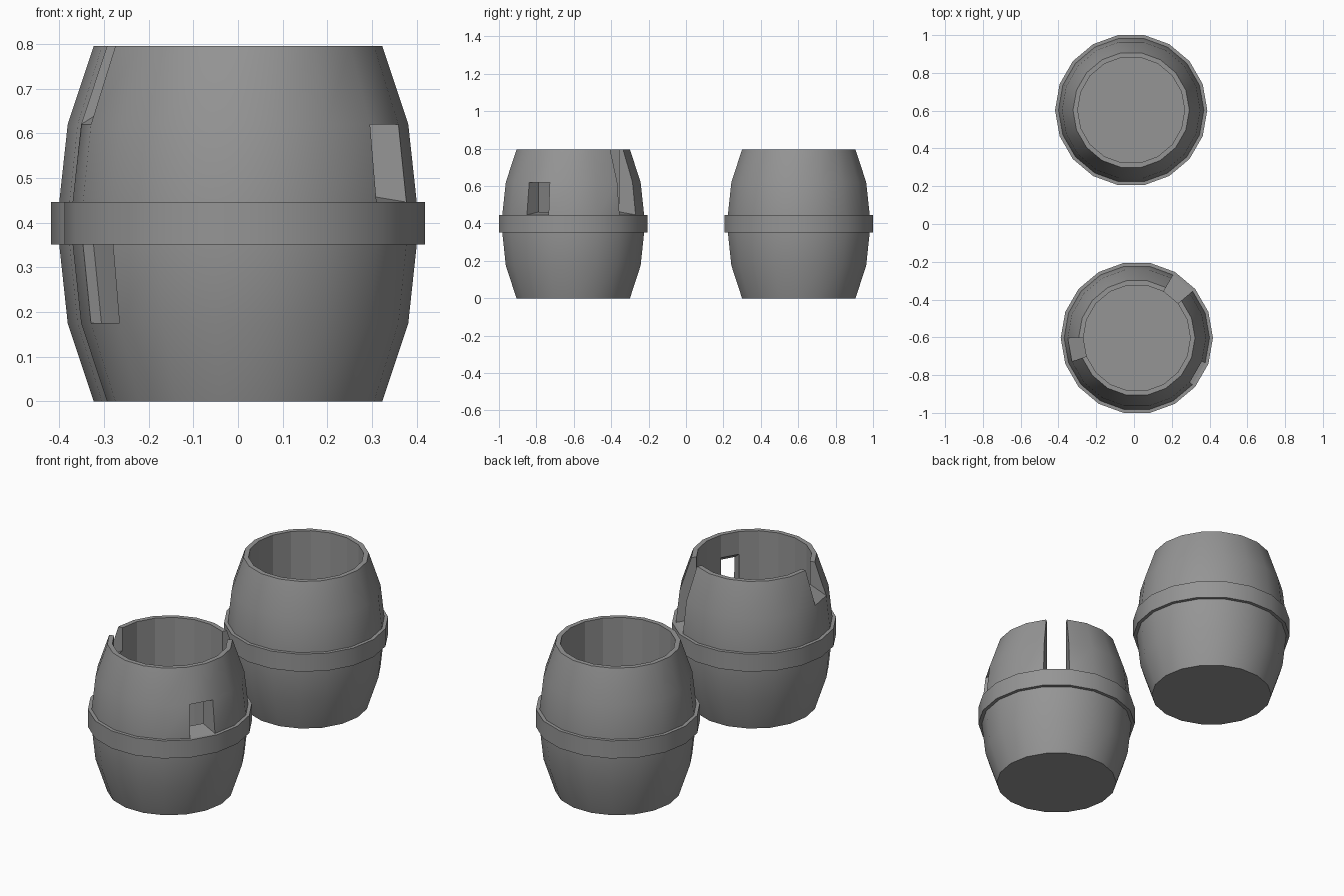
import bpy, bmesh, math

if "Cube" in bpy.data.objects:
    bpy.data.objects.remove(bpy.data.objects["Cube"])

SIDES = 18
OUTER = [(0, .308), (.175, .366), (.351, .385), (.446, .385), (.62, .366), (.795, .308)]
INNER_R = .283
INNER_Z = {3: .462, 4: .672, 5: .795}   # inner loop heights matching outer loops
FLOOR_Z = .03

dark = bpy.data.materials.new("dark_grey")
dark.diffuse_color = (.3, .3, .3, 1)
dark.use_nodes = True
dark.node_tree.nodes["Principled BSDF"].inputs["Base Color"].default_value = dark.diffuse_color


def loop(bm, r, z):
    return [bm.verts.new((r * math.cos(math.tau * i / SIDES),
                          r * math.sin(math.tau * i / SIDES), z)) for i in range(SIDES)]


def finish(bm, name, loc):
    bmesh.ops.recalc_face_normals(bm, faces=bm.faces)
    mesh = bpy.data.meshes.new(name)
    bm.to_mesh(mesh)
    bm.free()
    mesh.materials.append(dark)
    ob = bpy.data.objects.new(name, mesh)
    bpy.context.collection.objects.link(ob)
    ob.location = loc
    bpy.ops.object.select_all(action='DESELECT')
    ob.select_set(True)
    bpy.context.view_layer.objects.active = ob
    bpy.ops.object.shade_smooth_by_angle(angle=math.radians(30))
    # inner wall keeps flat facets
    for p in mesh.polygons:
        if all(mesh.vertices[i].co.xy.length < INNER_R + .001 for i in p.vertices):
            p.use_smooth = False


def body(name, loc, openings=(), recess=None):
    """Hollow staved barrel; openings and recess are (side, band) cells."""
    bm = bmesh.new()
    out = [loop(bm, r, z) for z, r in OUTER]
    inn = {k: loop(bm, INNER_R, z) for k, z in INNER_Z.items()}
    floor = loop(bm, INNER_R, FLOOR_Z)
    bm.faces.new(out[0])
    bm.faces.new(floor)
    for s in range(SIDES):
        t = (s + 1) % SIDES
        # outer and inner walls
        for b in range(5):
            if (s, b) not in openings and (s, b) != recess:
                bm.faces.new((out[b][s], out[b][t], out[b+1][t], out[b+1][s]))
            if b >= 3 and (s, b) not in openings:
                bm.faces.new((inn[b][t], inn[b][s], inn[b+1][s], inn[b+1][t]))
        bm.faces.new((floor[t], floor[s], inn[3][s], inn[3][t]))
        # flat rim
        if (s, 4) not in openings:
            bm.faces.new((out[5][s], out[5][t], inn[5][t], inn[5][s]))
    # sills, jambs and lintels around the openings
    for s, b in openings:
        t = (s + 1) % SIDES
        edges = [((s, b-1), (b, s), (b, t)), ((s, b+1), (b+1, s), (b+1, t)),
                 ((s-1, b), (b, s), (b+1, s)), ((s+1, b), (b, t), (b+1, t))]
        for neighbour, (l1, i1), (l2, i2) in edges:
            if neighbour not in openings and neighbour[1] < 5:
                bm.faces.new((out[l1][i1], out[l2][i2], inn[l2][i2], inn[l1][i1]))
    # shallow recessed panel
    if recess:
        s, b = recess
        rim = [out[b][s], out[b][s+1], out[b+1][s+1], out[b+1][s]]
        back = []
        for v in rim:
            k = 1 - .025 / v.co.xy.length
            back.append(bm.verts.new((v.co.x * k, v.co.y * k, v.co.z)))
        bm.faces.new(back)
        for i in range(4):
            j = (i + 1) % 4
            bm.faces.new((rim[i], rim[j], back[j], back[i]))
    finish(bm, name, loc)


def hoop(name, loc):
    """Flat band around the belly."""
    bm = bmesh.new()
    loops = [loop(bm, r, z) for r, z in
             ((.384, .351), (.403, .351), (.403, .446), (.384, .446))]
    for a in range(4):
        p, q = loops[a], loops[(a + 1) % 4]
        for s in range(SIDES):
            t = (s + 1) % SIDES
            bm.faces.new((p[s], p[t], q[t], q[s]))
    finish(bm, name, loc)


# Damaged barrel in front, whole barrel behind
front, back = (.015, -.603, 0), (-.015, .603, 0)
body("broken_barrel", front, {(2, 3), (2, 4), (16, 3), (9, 4)}, (10, 1))
hoop("broken_barrel_hoop", front)
body("whole_barrel", back)
hoop("whole_barrel_hoop", back)
